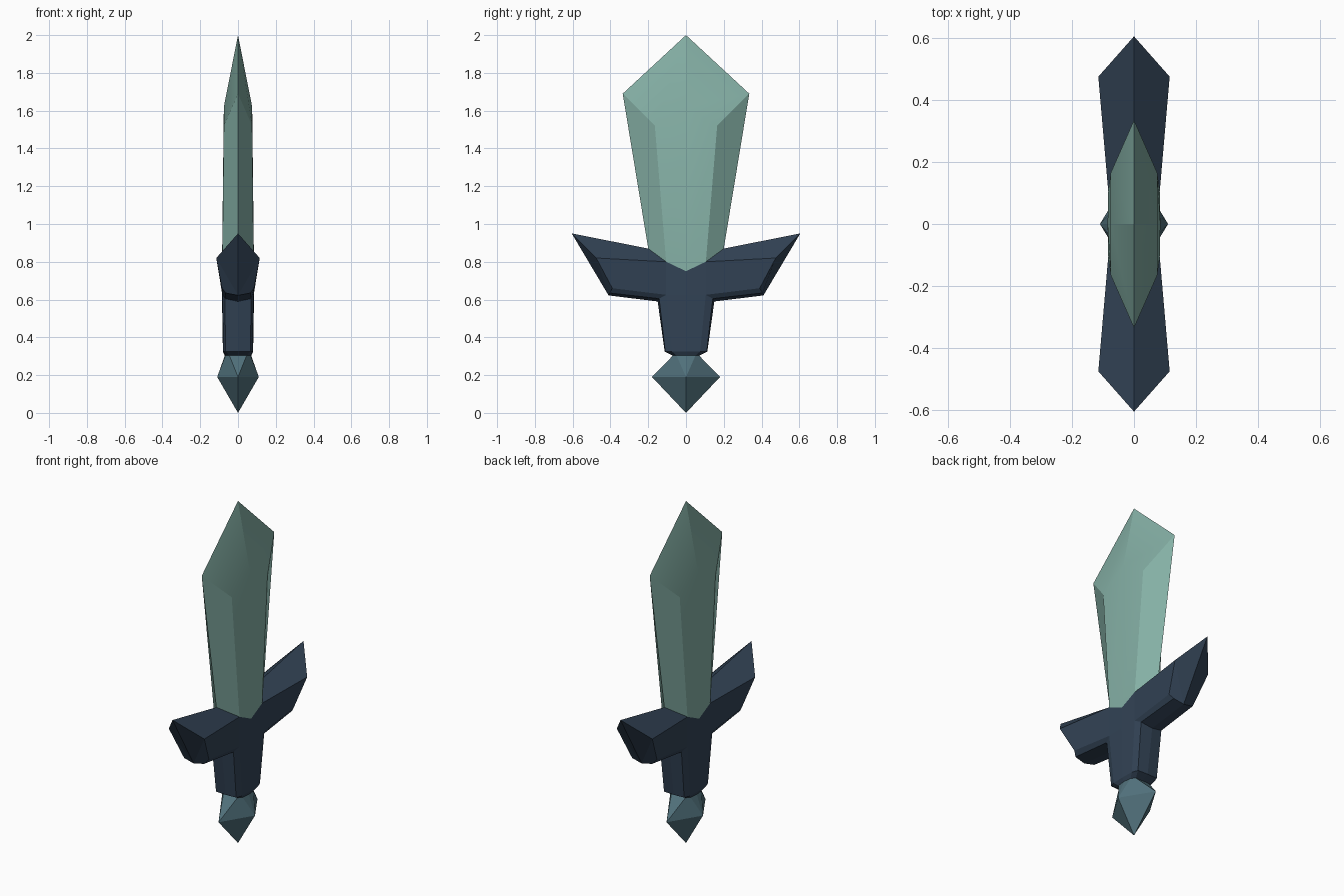
import bpy, bmesh, math

if "Cube" in bpy.data.objects:
    bpy.data.objects.remove(bpy.data.objects["Cube"])


def material(name, color):
    m = bpy.data.materials.new(name)
    m.diffuse_color = (*color, 1)
    m.use_nodes = True
    m.node_tree.nodes["Principled BSDF"].inputs["Base Color"].default_value = m.diffuse_color
    return m


def quarter_part(name, faces, mat):
    """Build faces given for the +x +y quarter and mirror them to all four quarters."""
    bm = bmesh.new()
    for sx in (1, -1):
        for sy in (1, -1):
            for face in faces:
                pts = [(sx * x, sy * y, z) for x, y, z in face]
                if sx * sy < 0:
                    pts.reverse()
                bm.faces.new([bm.verts.new(p) for p in pts])
    bmesh.ops.remove_doubles(bm, verts=bm.verts, dist=0.0005)
    bmesh.ops.recalc_face_normals(bm, faces=bm.faces)
    mesh = bpy.data.meshes.new(name)
    bm.to_mesh(mesh)
    bm.free()
    mesh.materials.append(mat)
    ob = bpy.data.objects.new(name, mesh)
    bpy.context.collection.objects.link(ob)
    return ob


def strips(a, b):
    """Quads joining two rows of points."""
    return [(a[i], a[i + 1], b[i + 1], b[i]) for i in range(len(a) - 1)]


blade_green = material("pale_green", (0.235, 0.435, 0.38))
guard_navy = material("dark_navy", (0.032, 0.056, 0.092))
pommel_teal = material("slate_teal", (0.082, 0.165, 0.2))

# Blade: hexagonal section widening upward, then a broad point
base = [(.085, 0, .75), (.083, .105, .80), (0, .2, .87)]
shoulder = [(.075, 0, 1.62), (.075, .165, 1.52), (0, .335, 1.69)]
blade = quarter_part("blade", strips(base, shoulder) + [(*shoulder, (0, 0, 2))],
                     blade_green)
bpy.context.view_layer.objects.active = blade
blade.select_set(True)
bpy.ops.object.shade_smooth_by_angle(angle=math.radians(16))

# Crossguard wings: root section, swept out to a slanted end cap
root = [base[2], base[1], (.083, .105, .625), (.07, .142, .605), (0, .15, .59)]
end = [(0, .605, .95), (.115, .475, .82), (.085, .39, .66),
       (.065, .405, .635), (0, .41, .622)]
wing = strips(root, end) + [(end[0], end[1], end[4]),
                            (end[1], end[2], end[3], end[4])]

# Grip: eight-sided, tapering down from the wing roots
grip_top = [(.085, 0, .625), root[2], root[3], root[4]]
grip_low = [(.08, 0, .325), (.078, .075, .325), (.065, .11, .325), (0, .113, .325)]
neck = [(.07, 0, .303), (.065, .05, .303), (.045, .07, .303), (0, .07, .303)]
grip = strips(grip_top, grip_low) + strips(grip_low, neck)
center = [(base[0], base[1], root[2], grip_top[0])]
quarter_part("guard_and_grip", wing + grip + center, guard_navy)

# Pommel: diamond gem under the grip
side, edge, foot = (.11, 0, .19), (0, .18, .19), (0, 0, 0)
quarter_part("pommel", [(neck[0], neck[1], side),
                        (neck[1], neck[2], edge, side),
                        (neck[2], neck[3], edge),
                        (side, edge, foot)], pommel_teal)
